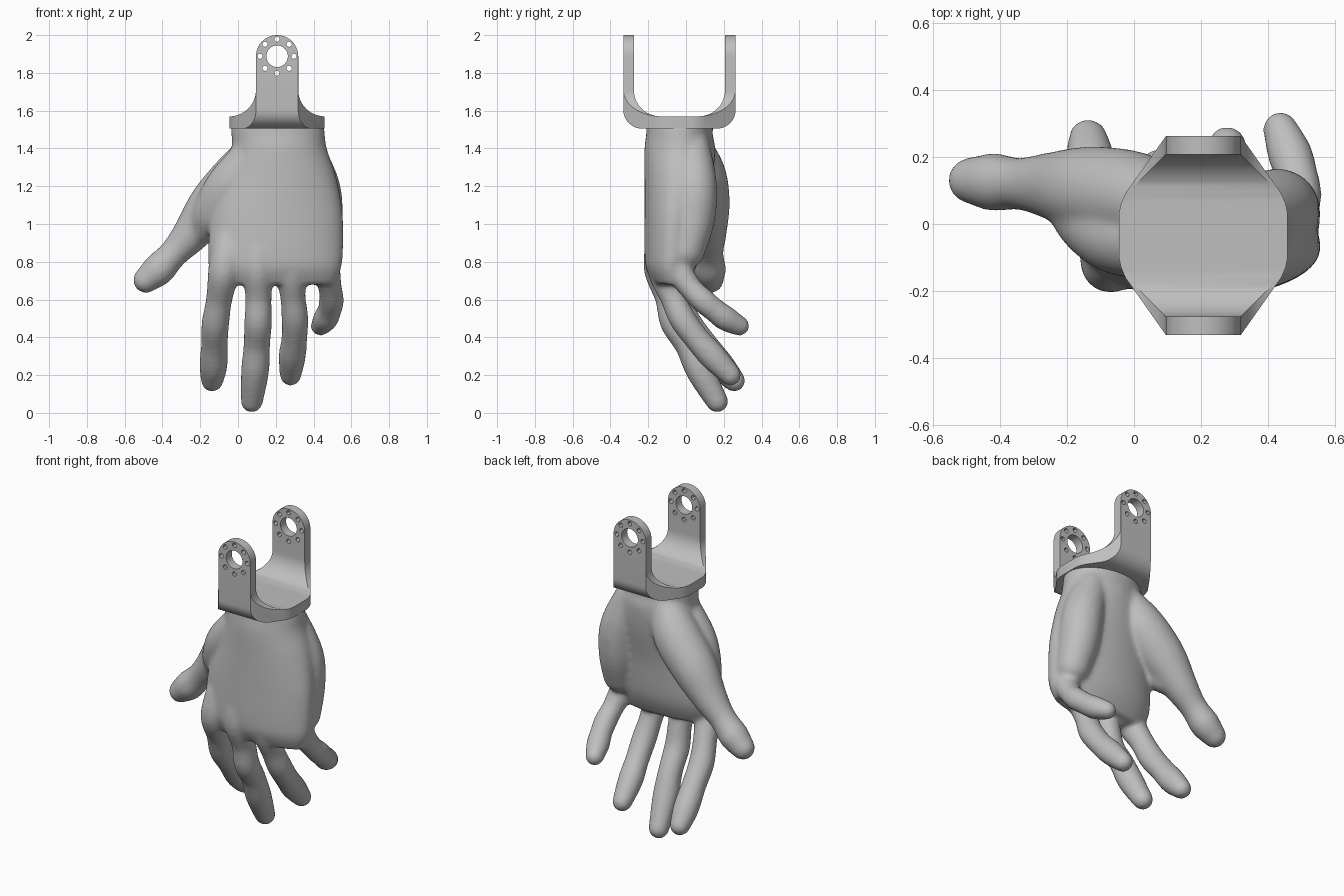
import bpy
import bmesh
from math import sin, cos, pi, radians
from mathutils import Vector, Matrix

old_cube = bpy.data.objects.get("Cube")
if old_cube:
    bpy.data.objects.remove(old_cube, do_unlink=True)

grey = bpy.data.materials.new("matte grey")
grey.use_nodes = True
grey.diffuse_color = (0.52, 0.52, 0.52, 1)
grey.node_tree.nodes["Principled BSDF"].inputs["Base Color"].default_value = (0.52, 0.52, 0.52, 1)


def make_object(name, bm):
    bmesh.ops.recalc_face_normals(bm, faces=bm.faces[:])
    mesh = bpy.data.meshes.new(name)
    bm.to_mesh(mesh)
    bm.free()
    mesh.materials.append(grey)
    obj = bpy.data.objects.new(name, mesh)
    bpy.context.scene.collection.objects.link(obj)
    return obj


def bake(obj):
    """Replace the mesh with its modified result."""
    bpy.context.view_layer.update()
    graph = bpy.context.evaluated_depsgraph_get()
    mesh = bpy.data.meshes.new_from_object(obj.evaluated_get(graph))
    obj.modifiers.clear()
    obj.data = mesh
    if not mesh.materials:
        mesh.materials.append(grey)


def shade(obj, degrees):
    bpy.ops.object.select_all(action='DESELECT')
    obj.select_set(True)
    bpy.context.view_layer.objects.active = obj
    bpy.ops.object.shade_smooth_by_angle(angle=radians(degrees))


# ---------- organic helpers ----------
def spline(points, steps=5):
    """Smooth curve through stations of any size."""
    pts = [Vector(p) for p in points]
    last = len(pts) - 1
    out = []
    for i in range(last):
        a, b, c, d = (pts[max(0, min(last, i + k))] for k in (-1, 0, 1, 2))
        for s in range(steps):
            t = s / steps
            out.append(b + (c - a) * (t / 2) + (a * 2 - b * 5 + c * 4 - d) * (t * t / 2)
                       + (b * 3 - a - c * 3 + d) * (t ** 3 / 2))
    return out + [pts[-1]]


def loft(bm, rings):
    rows = [[bm.verts.new(co) for co in ring] for ring in rings]
    n = len(rows[0])
    for low, high in zip(rows, rows[1:]):
        for i in range(n):
            j = (i + 1) % n
            bm.faces.new((low[i], low[j], high[j], high[i]))
    bm.faces.new(rows[0][::-1])
    bm.faces.new(rows[-1])


def limb(bm, stations, sides=24):
    """Round limb through (x, y, z, radius) stations with ball ends."""
    path = spline(stations)
    rings = []
    for i, p in enumerate(path):
        tangent = (path[min(i + 1, len(path) - 1)] - path[max(i - 1, 0)]).to_3d().normalized()
        v = tangent.cross(Vector((1, 0, 0))).normalized()
        u = v.cross(tangent)
        rings.append([p.to_3d() + (u * cos(a) + v * sin(a)) * p[3]
                      for a in (2 * pi * k / sides for k in range(sides))])
    loft(bm, rings)
    for p in (path[0], path[-1]):
        bmesh.ops.create_icosphere(bm, subdivisions=3, radius=p[3],
                                   matrix=Matrix.Translation(p.to_3d()))


def oval(z, x0, x1, y0, y1, sides=48):
    """Horizontal oval section between the given limits."""
    return [((x0 + x1) / 2 + (x1 - x0) / 2 * cos(a), (y0 + y1) / 2 + (y1 - y0) / 2 * sin(a), z)
            for a in (2 * pi * k / sides for k in range(sides))]


# ---------- hand ----------
hand_bm = bmesh.new()

# palm and wrist: z, x limits, y limits
palm = [(1.53, -.04, .455, -.21, .15), (1.48, -.036, .46, -.21, .14),
        (1.4, -.035, .47, -.22, .155), (1.25, -.08, .52, -.22, .14),
        (1.05, -.14, .555, -.22, .1), (.85, -.16, .557, -.22, .075),
        (.76, -.15, .545, -.21, .05), (.68, -.1, .51, -.17, .01)]
loft(hand_bm, [oval(*s) for s in spline(palm)])

# thumb with its fleshy base
limb(hand_bm, [(.1, .04, 1.4, .105), (.01, .075, 1.26, .138), (-.13, .1, 1.1, .133),
               (-.25, .115, .945, .1), (-.343, .12, .842, .078),
               (-.42, .125, .76, .087), (-.487, .13, .703, .07)])

# web joining the thumb to the back of the hand
limb(hand_bm, [(.06, -.06, 1.34, .11), (-.05, -.03, 1.2, .12),
               (-.13, .02, 1.07, .11), (-.18, .07, .99, .09)])

# heel of the palm below the little finger
limb(hand_bm, [(.35, .03, 1.4, .1), (.42, .045, 1.2, .12),
               (.44, .035, 1.02, .117), (.455, 0, .86, .1)])

# fingers: thickness, then x, y, z of knuckle root, knuckle, joints, pad and tip
fingers = {
    "index": (1, (-.05, -.1, .9), (-.075, -.12, .75), (-.1, -.05, .6),
              (-.12, .015, .47), (-.125, .1, .36), (-.13, .185, .25), (-.137, .255, .17)),
    "middle": (1, (.11, -.13, .9), (.105, -.14, .76), (.108, -.095, .61),
               (.106, -.065, .48), (.1, .01, .36), (.09, .075, .22), (.073, .165, .06)),
    "ring": (.97, (.27, -.12, .9), (.28, -.12, .75), (.291, -.07, .61),
             (.302, -.02, .5), (.298, .06, .39), (.287, .14, .3), (.278, .235, .2)),
    "little": (.9, (.44, -.06, .9), (.465, -.045, .77), (.488, .025, .66),
               (.495, .09, .595), (.485, .15, .545), (.465, .21, .5), (.437, .283, .46)),
}
radii = (.085, .084, .07, .074, .071, .075, .06)
for size, *joints in fingers.values():
    limb(hand_bm, [(*p, r * size) for p, r in zip(joints, radii)])

# fuse every limb into one soft skin
hand = make_object("hand", hand_bm)
skin = hand.modifiers.new("fuse", 'REMESH')
skin.mode = 'VOXEL'
skin.voxel_size = 0.011
soften = hand.modifiers.new("soften", 'SMOOTH')
soften.factor = 0.5
soften.iterations = 22
bake(hand)
shade(hand, 80)


# ---------- wrist bracket ----------
def arc(cx, cy, r, start, end, steps=14):
    angles = [radians(start + (end - start) * k / steps) for k in range(steps + 1)]
    return [(cx + r * cos(a), cy + r * sin(a)) for a in angles]


def prism(name, outline, axis, low, high):
    bm = bmesh.new()

    def place(p, d):
        co = list(p)
        co.insert(axis, d)
        return co
    loft(bm, [[place(p, d) for p in outline] for d in (low, high)])
    return make_object(name, bm)


def cut(obj, tool, operation):
    mod = obj.modifiers.new("cut", 'BOOLEAN')
    mod.operation = operation
    mod.solver = 'EXACT'
    mod.object = tool
    bake(obj)
    bpy.data.objects.remove(tool, do_unlink=True)


MID_X, MID_Y = .207, -.0345

# bent strap seen from the side
strap = ([(-.332, 2.05)] + arc(-.232, 1.605, .1, 180, 270) + arc(.163, 1.605, .1, 270, 360)
         + [(.263, 2.05), (.207, 2.05)] + arc(.067, 1.71, .14, 0, -90)
         + arc(-.136, 1.71, .14, 270, 180) + [(-.276, 2.05)])
bracket = prism("wrist_bracket", strap, 0, -.08, .49)

# flared, round-topped arm seen from the front
arm = ([(-.06, 1.45), (.474, 1.45), (.474, 1.57)] + arc(.459, 1.71, .14, -90, -180)
       + arc(MID_X, 1.888, .112, 0, 180, 32) + arc(-.045, 1.71, .14, 0, -90) + [(-.06, 1.57)])
cut(bracket, prism("arm_cutter", arm, 1, -.5, .5), 'INTERSECT')

# chamfered base seen from above, with eased corners
corner = [(.252, .065), (.246, .095), (.232, .127), (.085, .335)]
plan = [(MID_X + sx * x, MID_Y + sy * y)
        for sx, sy, pts in ((1, 1, corner), (-1, 1, corner[::-1]),
                            (-1, -1, corner), (1, -1, corner[::-1])) for x, y in pts]
cut(bracket, prism("base_cutter", plan, 2, 1.4, 2.1), 'INTERSECT')

# pivot hole and its ring of screw holes
cut(bracket, prism("pivot_cutter", arc(MID_X, 1.888, .057, 0, 348.75, 31), 1, -.5, .5), 'DIFFERENCE')
for k in range(8):
    x, z = MID_X + .09 * cos(k * pi / 4), 1.888 + .09 * sin(k * pi / 4)
    cut(bracket, prism("screw_cutter", arc(x, z, .014, 0, 330, 11), 1, -.5, .5), 'DIFFERENCE')
shade(bracket, 30)
